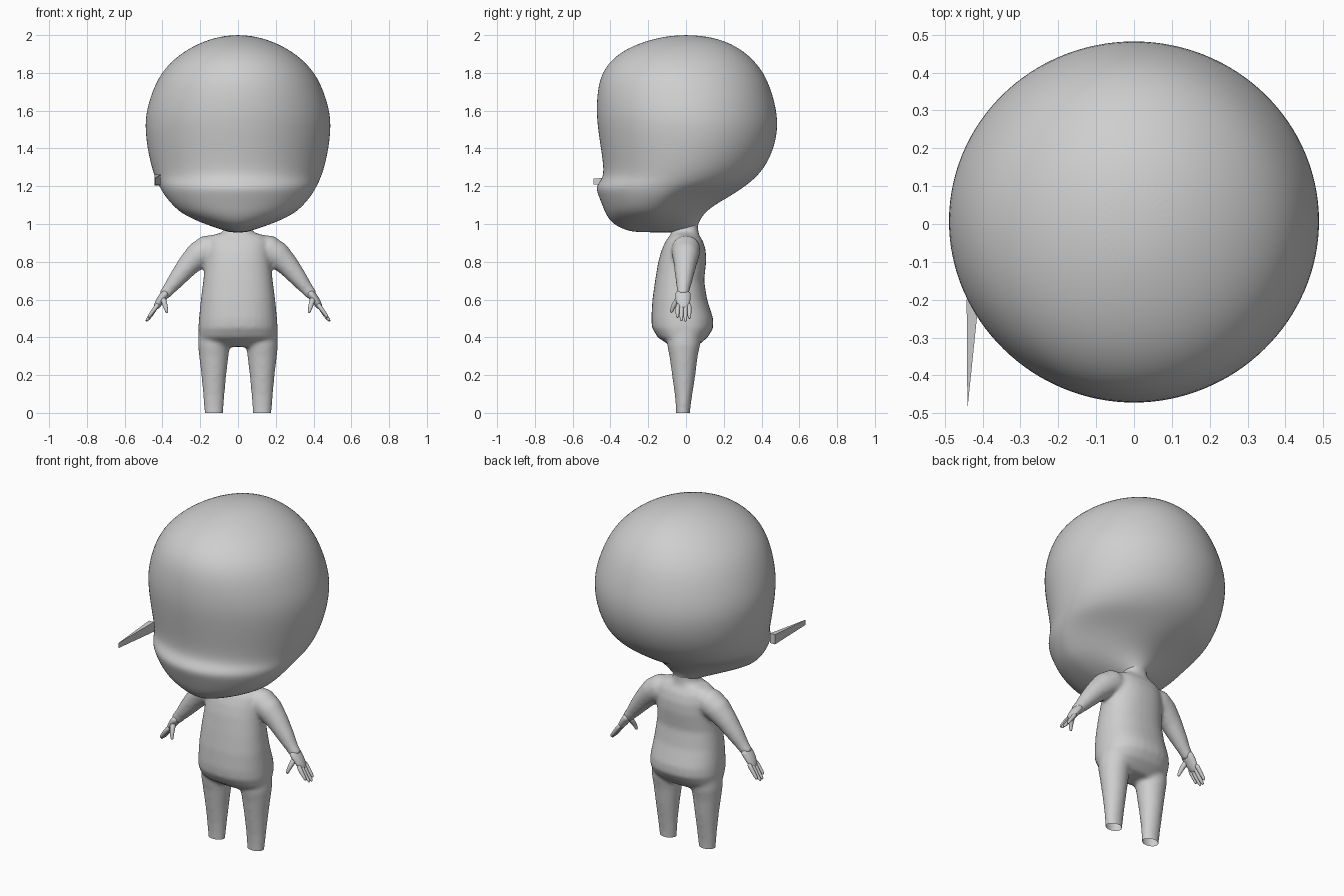
import bpy, bmesh, math
from mathutils import Vector

cube = bpy.data.objects.get("Cube")
if cube:
    bpy.data.objects.remove(cube)

clay = bpy.data.materials.new("clay_grey")
clay.use_nodes = True
GREY = (0.62, 0.62, 0.62, 1)
clay.diffuse_color = GREY
clay.node_tree.nodes["Principled BSDF"].inputs["Base Color"].default_value = GREY


def loft(bm, rings, seg=32, power=2.0):
    """Closed skin through rings of (centre, half axis a, half axis b, egg)."""
    loops = []
    for c, a, b, egg in rings:
        loop = []
        for i in range(seg):
            t = 2 * math.pi * i / seg
            co, si = math.cos(t), math.sin(t)
            u = math.copysign(abs(co) ** (2 / power), co)
            v = math.copysign(abs(si) ** (2 / power), si)
            u *= 1 - egg * max(0, si)
            loop.append(bm.verts.new(c + a * u + b * v))
        loops.append(loop)
    for lo, hi in zip(loops, loops[1:]):
        for i in range(seg):
            j = (i + 1) % seg
            bm.faces.new((lo[i], lo[j], hi[j], hi[i]))
    bm.faces.new(loops[0][::-1])
    bm.faces.new(loops[-1])


def stack(rows, x=0, side=1, egg_below=0):
    """Horizontal rings from rows of (z, half width, front y, back y)."""
    return [(Vector((x * side, (f + k) / 2, z)), Vector((w, 0, 0)),
             Vector((0, (k - f) / 2, 0)), 0.25 if z < egg_below else 0)
            for z, w, f, k in rows]


def tube(path, side, flat=1.0):
    """Rings along a path of (x, y, z, radius), widened in y by flat."""
    pts = [Vector((x * side, y, z)) for x, y, z, r in path]
    rings = []
    for i, p in enumerate(pts):
        d = (pts[min(i + 1, len(pts) - 1)] - pts[max(i - 1, 0)]).normalized()
        b = d.cross(Vector((0, 1, 0))).normalized()
        a = b.cross(d)
        r = path[i][3]
        rings.append((p, a * r * flat, b * r, 0))
    return rings


def make(name, bm):
    bmesh.ops.recalc_face_normals(bm, faces=bm.faces)
    for f in bm.faces:
        f.smooth = True
    me = bpy.data.meshes.new(name)
    bm.to_mesh(me)
    bm.free()
    me.materials.append(clay)
    ob = bpy.data.objects.new(name, me)
    bpy.context.collection.objects.link(ob)
    return ob


def subdivide(ob, levels):
    m = ob.modifiers.new("subdivision", "SUBSURF")
    m.levels = m.render_levels = levels


# Head: large rounded skull, dented face, muzzle shelf and nape
bm = bmesh.new()
loft(bm, stack([
    (0.955, 0.045, -0.27, 0.055), (0.968, 0.08, -0.32, 0.06),
    (1.00, 0.18, -0.39, 0.065), (1.05, 0.295, -0.425, 0.09),
    (1.10, 0.35, -0.445, 0.15), (1.15, 0.392, -0.465, 0.24),
    (1.20, 0.42, -0.482, 0.315), (1.24, 0.438, -0.442, 0.365),
    (1.30, 0.46, -0.438, 0.42), (1.40, 0.482, -0.453, 0.468),
    (1.50, 0.494, -0.468, 0.488), (1.60, 0.49, -0.478, 0.484),
    (1.75, 0.44, -0.468, 0.442), (1.85, 0.37, -0.42, 0.38),
    (1.93, 0.265, -0.32, 0.29), (1.98, 0.15, -0.18, 0.18),
    (2.00, 0.05, -0.06, 0.06)], egg_below=1.18))
subdivide(make("head", bm), 2)

# Body: torso, legs and arms fused into one soft skin
bm = bmesh.new()
loft(bm, stack([
    (0.35, 0.15, -0.075, 0.055), (0.37, 0.185, -0.105, 0.08),
    (0.40, 0.205, -0.15, 0.115), (0.45, 0.21, -0.18, 0.145),
    (0.50, 0.207, -0.184, 0.144), (0.60, 0.197, -0.178, 0.112),
    (0.70, 0.184, -0.164, 0.096), (0.80, 0.174, -0.147, 0.107),
    (0.86, 0.17, -0.13, 0.105), (0.91, 0.165, -0.108, 0.09),
    (0.94, 0.14, -0.085, 0.07), (0.955, 0.085, -0.078, 0.066),
    (0.98, 0.066, -0.074, 0.064), (1.06, 0.066, -0.074, 0.064)]), power=2.3)
for side in (1, -1):
    loft(bm, stack([
        (-0.04, 0.048, -0.052, 0.02), (0.03, 0.052, -0.054, 0.024),
        (0.10, 0.057, -0.06, 0.034), (0.20, 0.066, -0.074, 0.05),
        (0.30, 0.078, -0.088, 0.062), (0.36, 0.084, -0.1, 0.075),
        (0.45, 0.08, -0.1, 0.08)], x=0.128, side=side))
    loft(bm, tube([
        (0.08, 0, 0.885, 0.06), (0.16, 0, 0.866, 0.077),
        (0.21, -0.002, 0.835, 0.072), (0.265, -0.005, 0.78, 0.059),
        (0.32, -0.01, 0.713, 0.047), (0.365, -0.014, 0.655, 0.035),
        (0.395, -0.016, 0.62, 0.031)], side))
body = make("body", bm)
fuse = body.modifiers.new("fuse", "REMESH")
fuse.mode = "VOXEL"
fuse.voxel_size = 0.01
fuse.use_smooth_shade = True
soft = body.modifiers.new("soften", "SMOOTH")
soft.factor = 0.5
soft.iterations = 12

# Trim the legs flat, leaving the soles open
graph = bpy.context.evaluated_depsgraph_get()
fused = bpy.data.meshes.new_from_object(body.evaluated_get(graph))
body.modifiers.clear()
bm = bmesh.new()
bm.from_mesh(fused)
bmesh.ops.bisect_plane(bm, geom=bm.verts[:] + bm.edges[:] + bm.faces[:],
                       plane_co=(0, 0, 0), plane_no=(0, 0, -1), clear_outer=True)
for f in bm.faces:
    f.smooth = True
    f.material_index = 0
bm.to_mesh(body.data)
bm.free()

# Hands: flattened palm, four fingers and a thumb
for side, label in ((1, "left"), (-1, "right")):
    bm = bmesh.new()
    loft(bm, tube([
        (0.375, -0.015, 0.645, 0.024), (0.395, -0.016, 0.618, 0.024),
        (0.415, -0.015, 0.59, 0.022), (0.432, -0.013, 0.562, 0.017),
        (0.44, -0.012, 0.55, 0.009)], side, flat=1.75), seg=16)
    for i, tip in enumerate((0.505, 0.488, 0.486, 0.5)):
        y = -0.045 + 0.021 * i
        bend = (0.56 - tip) * 0.62
        loft(bm, tube([
            (0.42, y * 0.8, 0.58, 0.013), (0.437, y, 0.556, 0.013),
            (0.437 + bend * 0.6, y, tip + 0.025, 0.011),
            (0.437 + bend, y, tip + 0.005, 0.009),
            (0.44 + bend, y, tip - 0.002, 0.004)], side), seg=8)
    loft(bm, tube([
        (0.4, -0.03, 0.615, 0.018), (0.39, -0.055, 0.585, 0.016),
        (0.382, -0.072, 0.555, 0.012), (0.377, -0.077, 0.535, 0.009),
        (0.376, -0.078, 0.529, 0.004)], side), seg=8)
    subdivide(make(label + "_hand", bm), 2)

# Thin wedge jutting forward from the right cheek
bm = bmesh.new()
tip = [bm.verts.new((-0.44, -0.49, z)) for z in (1.21, 1.24)]
base = [bm.verts.new((x, -0.2, z)) for x, z in
        ((-0.442, 1.205), (-0.442, 1.262), (-0.41, 1.262), (-0.41, 1.205))]
bm.faces.new(base)
bm.faces.new((tip[0], tip[1], base[1], base[0]))
bm.faces.new((tip[1], tip[0], base[3], base[2]))
bm.faces.new((tip[1], base[2], base[1]))
bm.faces.new((tip[0], base[0], base[3]))
spike = make("cheek_spike", bm)
for p in spike.data.polygons:
    p.use_smooth = False
